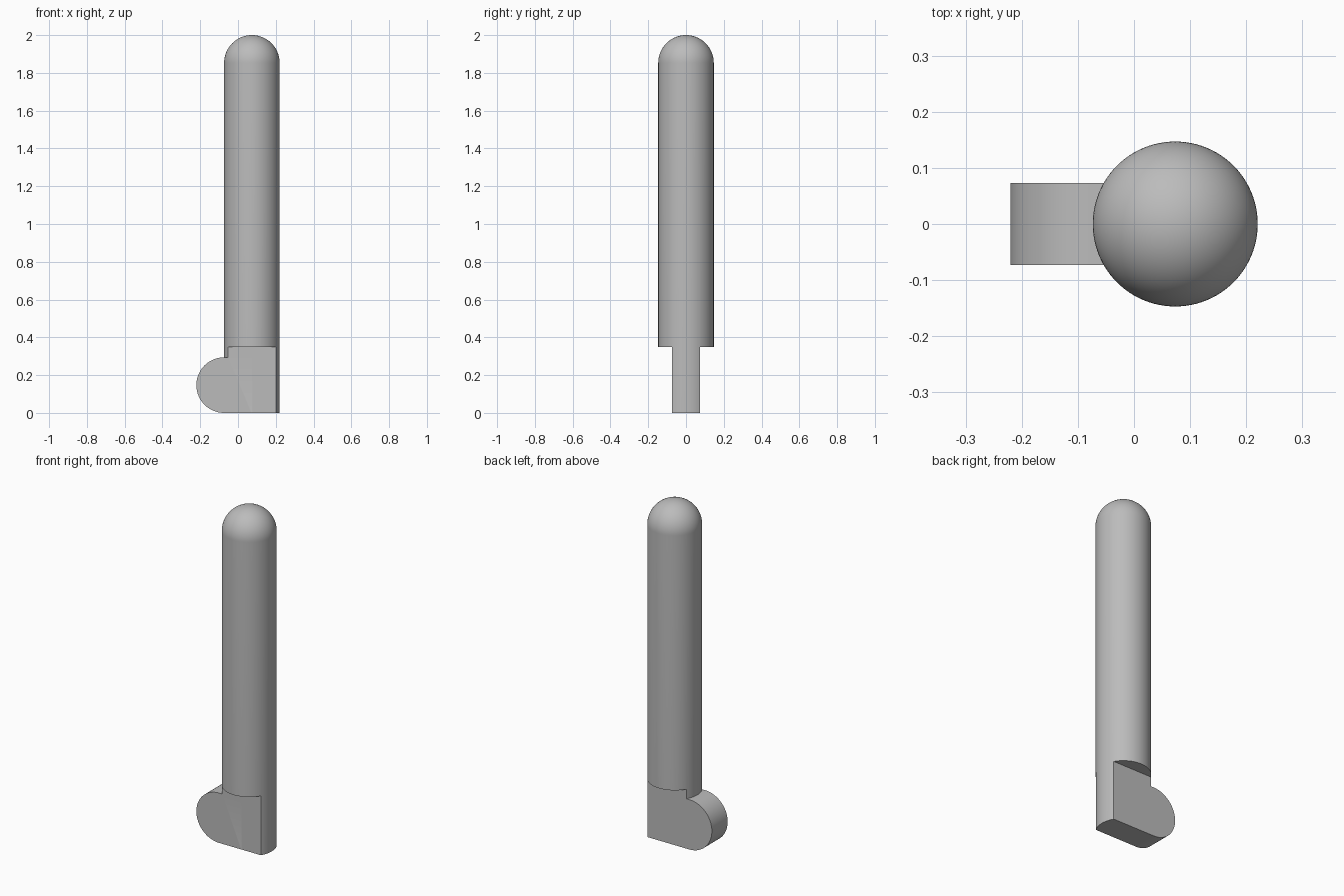
import bpy, bmesh, math

if "Cube" in bpy.data.objects:
    bpy.data.objects.remove(bpy.data.objects["Cube"])

R = 0.147         # rod radius, also the lug radius
CX = R / 2        # rod axis
HALF = R / 2      # half thickness of the flat lug
STEP = 0.35       # height where the flats end
SEG = 96

grey = bpy.data.materials.new("plain grey")
grey.diffuse_color = (0.5, 0.5, 0.5, 1)
grey.use_nodes = True
grey.node_tree.nodes["Principled BSDF"].inputs["Base Color"].default_value = grey.diffuse_color


def make(name, bm):
    bmesh.ops.recalc_face_normals(bm, faces=bm.faces)
    me = bpy.data.meshes.new(name)
    bm.to_mesh(me)
    bm.free()
    me.materials.append(grey)
    ob = bpy.data.objects.new(name, me)
    bpy.context.collection.objects.link(ob)
    return ob


def boolean(ob, other, op):
    m = ob.modifiers.new(op.lower(), 'BOOLEAN')
    m.operation, m.solver, m.object = op, 'EXACT', other
    bpy.context.view_layer.objects.active = ob
    bpy.ops.object.modifier_apply(modifier=m.name)
    bpy.data.objects.remove(other)


# Rod with domed top: spun profile
bm = bmesh.new()
prof = [(0, 0), (R, 0)] + [(R * math.cos(a), 2 - R + R * math.sin(a))
                           for a in (i * math.pi / 48 for i in range(24))] + [(0, 2)]
vs = [bm.verts.new((CX + x, 0, z)) for x, z in prof]
es = [bm.edges.new(p) for p in zip(vs, vs[1:])]
bmesh.ops.spin(bm, geom=vs + es, cent=(CX, 0, 0), axis=(0, 0, 1),
               angle=2 * math.pi, steps=SEG)
bmesh.ops.remove_doubles(bm, verts=bm.verts, dist=1e-5)
rod = make("rod", bm)

# Flats milled on both sides of the rod foot
for s in (-1, 1):
    bm = bmesh.new()
    bmesh.ops.create_cube(bm, size=1)
    for v in bm.verts:
        v.co = (CX + v.co.x, s * (HALF + 0.25) + v.co.y * 0.5,
                STEP if v.co.z > 0 else -0.1)
    boolean(rod, make("flat_cutter", bm), 'DIFFERENCE')

# Rounded lug, extruded along y and joined to the foot
bm = bmesh.new()
arc = [(-CX + R * math.cos(a), R + R * math.sin(a))
       for a in (math.pi / 2 + i * math.pi / 48 for i in range(49))]
pts = arc + [(CX, 0), (CX, 2 * R)]
face = bm.faces.new([bm.verts.new((x, -HALF, z)) for x, z in pts])
ext = bmesh.ops.extrude_face_region(bm, geom=[face])
bmesh.ops.translate(bm, vec=(0, 2 * HALF, 0),
                    verts=[g for g in ext["geom"] if isinstance(g, bmesh.types.BMVert)])
boolean(rod, make("lug", bm), 'UNION')

# Smooth round faces, sharp edges
bpy.ops.object.select_all(action='DESELECT')
rod.select_set(True)
bpy.context.view_layer.objects.active = rod
bpy.ops.object.shade_smooth_by_angle(angle=math.radians(30))
